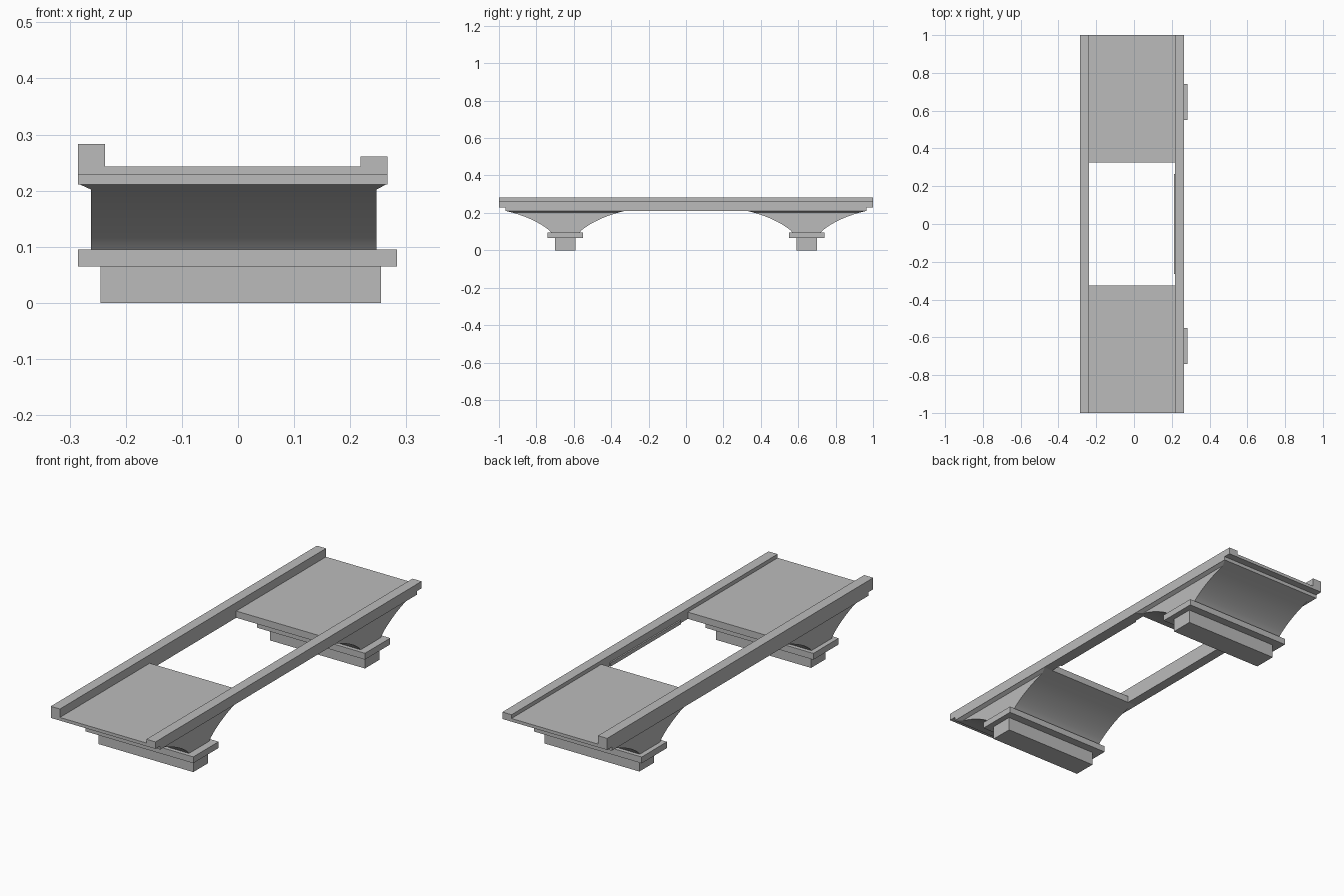
import bpy
import bmesh

cube = bpy.data.objects.get("Cube")
if cube:
    bpy.data.objects.remove(cube, do_unlink=True)

# One grey stone colour
stone = bpy.data.materials.new("stone_grey")
stone.use_nodes = True
GREY = (0.5, 0.5, 0.5, 1)
stone.diffuse_color = GREY
stone.node_tree.nodes["Principled BSDF"].inputs["Base Color"].default_value = GREY


def loft(name, sections):
    """Solid through rectangular sections (x0, x1, y0, y1, z), bottom to top."""
    bm = bmesh.new()
    rings = [[bm.verts.new(p) for p in
              ((x0, y0, z), (x1, y0, z), (x1, y1, z), (x0, y1, z))]
             for x0, x1, y0, y1, z in sections]
    for low, high in zip(rings, rings[1:]):
        for i in range(4):
            j = (i + 1) % 4
            bm.faces.new((low[i], low[j], high[j], high[i]))
    bm.faces.new(rings[0][::-1])
    bm.faces.new(rings[-1])
    mesh = bpy.data.meshes.new(name)
    bm.to_mesh(mesh)
    bm.free()
    mesh.materials.append(stone)
    obj = bpy.data.objects.new(name, mesh)
    bpy.context.collection.objects.link(obj)
    return obj


def box(name, x, y, z):
    return loft(name, [(*x, *y, z[0]), (*x, *y, z[1])])


LEFT, RIGHT = 0.266, -0.285        # outer edges of the bridge
LEFT_IN, RIGHT_IN = 0.218, -0.237  # inner edges of the curbs
UNDER, DECK, TOP = 0.211, 0.228, 0.243

# Curbs running the full length, each with a shorter beam beneath
for side, x, top in (("left", (LEFT_IN, LEFT), 0.261),
                     ("right", (RIGHT, RIGHT_IN), 0.283)):
    box(side + "_curb", x, (-1, 1), (DECK, top))
    box(side + "_beam", x, (-0.965, 0.965), (UNDER, DECK))

# Thin lining inside the left curb, along the opening
box("left_curb_lining", (0.211, LEFT_IN), (-0.265, 0.265), (UNDER, DECK))

# Half-widths of the flared pier, from the cap up to the deck
FLARE = [(0.095, 0.076), (0.108, 0.088), (0.122, 0.106), (0.137, 0.129),
         (0.152, 0.156), (0.167, 0.187), (0.18, 0.218), (0.192, 0.252),
         (0.202, 0.285)]

for end, s in (("front", -1), ("back", 1)):
    def span(a, b):
        return tuple(sorted((s * a, s * b)))

    # Deck slab and the shorter slab under it
    box(end + "_deck", (RIGHT_IN, LEFT_IN), span(0.325, 1), (DECK, TOP))
    box(end + "_under_slab", (RIGHT_IN, LEFT_IN), span(0.325, 0.965), (UNDER, DECK))

    # Flared pier with a small splay where it meets the deck
    mid = s * 0.645
    rows = [(-0.262, 0.247, mid - w, mid + w, z) for z, w in FLARE]
    rows.append((-0.282, 0.264, mid - 0.32, mid + 0.32, UNDER))
    pier = loft(end + "_pier", rows)
    bpy.ops.object.select_all(action="DESELECT")
    pier.select_set(True)
    bpy.context.view_layer.objects.active = pier
    bpy.ops.object.shade_smooth_by_angle(angle=0.4)

    # Pier cap and footing
    box(end + "_pier_cap", (-0.285, 0.283), span(0.55, 0.74), (0.065, 0.095))
    box(end + "_footing", (-0.245, 0.255), span(0.59, 0.7), (0, 0.065))
